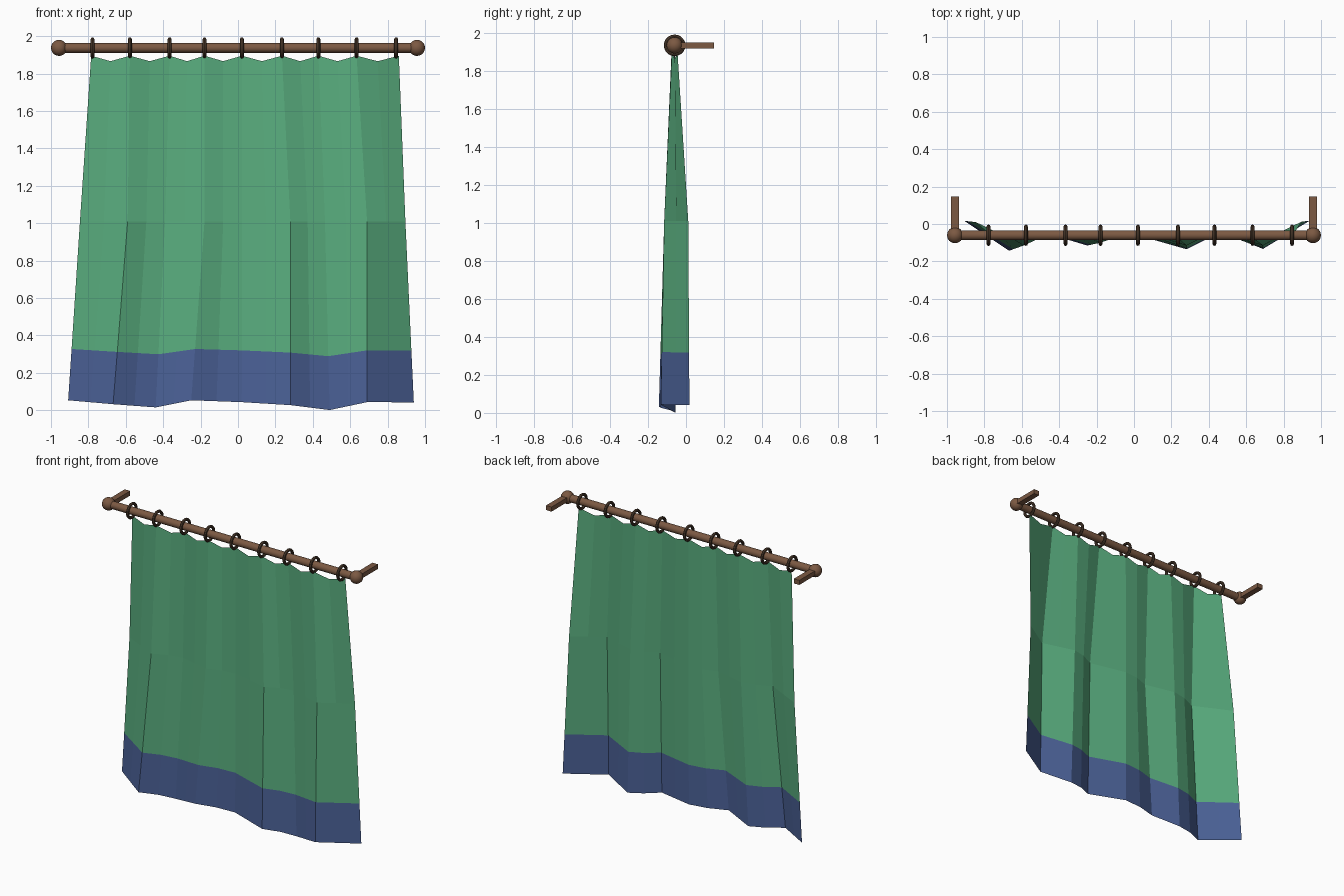
import bpy
from math import pi

if "Cube" in bpy.data.objects:
    bpy.data.objects.remove(bpy.data.objects["Cube"])

ROD_Y, ROD_Z, END_X = -0.06, 1.937, 0.957


def material(name, rgb):
    m = bpy.data.materials.new(name)
    m.diffuse_color = (*rgb, 1)
    m.use_nodes = True
    m.node_tree.nodes["Principled BSDF"].inputs["Base Color"].default_value = m.diffuse_color
    return m


WOOD = material("wood", (0.20, 0.10, 0.055))
DARK = material("dark_wood", (0.085, 0.05, 0.03))
GREEN = material("green_cloth", (0.10, 0.42, 0.21))
BLUE = material("blue_cloth", (0.07, 0.12, 0.31))


def finish(name, mat, smooth=False):
    ob = bpy.context.object
    ob.name = name
    ob.data.materials.append(mat)
    if smooth:
        bpy.ops.object.shade_smooth_by_angle(angle=0.7)


def sheet(name, rows, mat):
    n = len(rows[0])
    verts = [v for row in rows for v in row]
    faces = [(r * n + c, (r + 1) * n + c, (r + 1) * n + c + 1, r * n + c + 1)
             for r in range(len(rows) - 1) for c in range(n - 1)]
    me = bpy.data.meshes.new(name)
    me.from_pydata(verts, [], faces)
    me.materials.append(mat)
    bpy.context.collection.objects.link(bpy.data.objects.new(name, me))


# Rod
bpy.ops.mesh.primitive_cylinder_add(vertices=16, radius=0.026, depth=2 * END_X,
                                    location=(0, ROD_Y, ROD_Z), rotation=(0, pi / 2, 0))
finish("rod", WOOD, True)

# Finials and wall brackets at both ends
for side, s in (("left", -1), ("right", 1)):
    bpy.ops.mesh.primitive_uv_sphere_add(segments=16, ring_count=10, radius=0.043,
                                         location=(s * END_X, ROD_Y, ROD_Z))
    finish("finial_" + side, WOOD, True)
    bpy.ops.mesh.primitive_cube_add(size=1, location=(s * END_X, (ROD_Y + 0.147) / 2, ROD_Z))
    bpy.context.object.scale = (0.042, 0.147 - ROD_Y, 0.032)
    finish("bracket_" + side, WOOD)

# Curtain rings
ring_x = [-0.778, -0.578, -0.366, -0.179, 0.021, 0.235, 0.430, 0.634, 0.845]
for i, x in enumerate(ring_x):
    bpy.ops.mesh.primitive_torus_add(major_segments=20, minor_segments=8, major_radius=0.047,
                                     minor_radius=0.01, location=(x, ROD_Y, ROD_Z),
                                     rotation=(0, pi / 2, 0))
    finish(f"ring_{i + 1}", DARK, True)

# Cloth folds: one column below each ring, at the top, middle and hem
top_x = [-0.785] + ring_x[1:-1] + [0.86]
mid_x = [-0.845, -0.590, -0.390, -0.179, 0.021, 0.280, 0.465, 0.690, 0.895]
hem_x = [-0.908, -0.668, -0.440, -0.250, 0.020, 0.281, 0.490, 0.690, 0.940]
mid_y = [0.010, -0.115, -0.050, -0.100, -0.055, -0.115, -0.050, -0.115, 0.012]
hem_y = [0.017, -0.143, -0.058, -0.115, -0.060, -0.135, -0.055, -0.133, 0.018]
hem_z = [0.053, 0.032, 0.015, 0.053, 0.043, 0.027, 0.001, 0.043, 0.042]
top_y = [ROD_Y + 0.2 * (y - ROD_Y) for y in hem_y]


def between(vals, back=0.0):
    # add a half-way column; cloth drops back quickly right of each fold
    out = []
    for i, v in enumerate(vals[:-1]):
        out += [v, (v + vals[i + 1]) / 2 + (back if i in (1, 3, 5) else 0)]
    return out + [vals[-1]]


top = [(x, y, 1.895 - 0.029 * (i % 2))
       for i, (x, y) in enumerate(zip(between(top_x), between(top_y, 0.003)))]
mid = [(x, y, 1.01) for x, y in zip(between(mid_x), between(mid_y, 0.013))]
hem = list(zip(between(hem_x), between(hem_y, 0.013), between(hem_z)))
seam = [(m[0] + 0.71 * (h[0] - m[0]), m[1] + 0.71 * (h[1] - m[1]), 0.288 + 0.74 * h[2])
        for m, h in zip(mid, hem)]

sheet("curtain", [top, mid, seam], GREEN)
sheet("hem_band", [seam, hem], BLUE)
